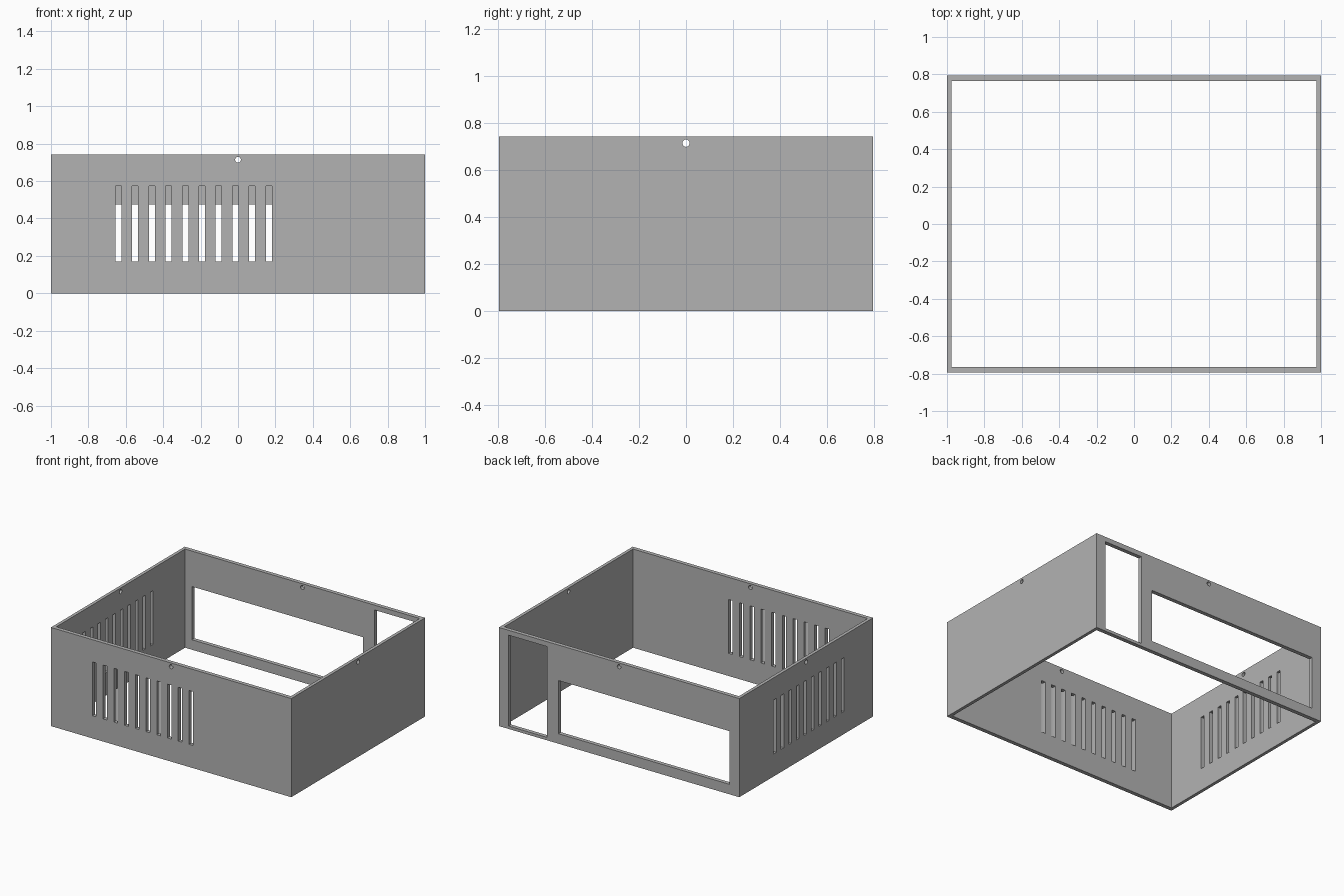
import bpy, bmesh
from math import pi
from mathutils import Matrix, Vector

if "Cube" in bpy.data.objects:
    bpy.data.objects.remove(bpy.data.objects["Cube"])

HALF_X, HALF_Y, HEIGHT = 1.0, 0.795, 0.742
WALL_X, WALL_Y = 0.024, 0.03
SLOTS, PITCH, SLOT_WIDTH = 10, 0.0893, 0.032
SLOT_LOW, SLOT_HIGH = 0.17, 0.575
HOLE_RADIUS, HOLE_Z = 0.0155, 0.714

grey = bpy.data.materials.new("grey plastic")
grey.use_nodes = True
colour = (0.45, 0.45, 0.45, 1)
grey.diffuse_color = colour
grey.node_tree.nodes["Principled BSDF"].inputs["Base Color"].default_value = colour


def add_box(bm, low, high):
    low, high = Vector(low), Vector(high)
    matrix = Matrix.Translation((low + high) / 2) @ Matrix.Diagonal((*(high - low), 1))
    bmesh.ops.create_cube(bm, size=1, matrix=matrix)


def add_rod(bm, axis, length):
    matrix = Matrix.Translation((0, 0, HOLE_Z)) @ Matrix.Rotation(pi / 2, 4, axis)
    bmesh.ops.create_cone(bm, cap_ends=True, segments=24, radius1=HOLE_RADIUS,
                          radius2=HOLE_RADIUS, depth=length, matrix=matrix)


def make_object(name, bm):
    mesh = bpy.data.meshes.new(name)
    bm.to_mesh(mesh)
    bm.free()
    mesh.materials.append(grey)
    obj = bpy.data.objects.new(name, mesh)
    bpy.context.collection.objects.link(obj)
    return obj


def cut(obj, bm):
    cutter = make_object("cutter", bm)
    cutter.hide_render = True
    mod = obj.modifiers.new("openings", "BOOLEAN")
    mod.operation, mod.solver, mod.object = "DIFFERENCE", "EXACT", cutter
    bpy.context.view_layer.objects.active = obj
    bpy.ops.object.modifier_apply(modifier=mod.name)
    bpy.data.objects.remove(cutter)


# Outer block, hollowed into a frame open at top and bottom
bm = bmesh.new()
add_box(bm, (-HALF_X, -HALF_Y, 0), (HALF_X, HALF_Y, HEIGHT))
case = make_object("case_walls", bm)
bm = bmesh.new()
add_box(bm, (WALL_X - HALF_X, WALL_Y - HALF_Y, -1), (HALF_X - WALL_X, HALF_Y - WALL_Y, 2))
cut(case, bm)

bm = bmesh.new()
# Vent slots in the front wall and the right-hand wall
for i in range(SLOTS):
    x = -0.655 + i * PITCH
    add_box(bm, (x, -HALF_Y - 0.1, SLOT_LOW), (x + SLOT_WIDTH, 0.1 - HALF_Y, SLOT_HIGH))
    y = -0.45 + i * PITCH
    add_box(bm, (-HALF_X - 0.1, y, SLOT_LOW), (0.1 - HALF_X, y + SLOT_WIDTH, SLOT_HIGH))
# Wide and tall openings in the back wall
for left, right, low, high in ((-0.92, 0.505, 0.075, 0.475), (0.6, 0.92, 0.022, 0.705)):
    add_box(bm, (left, HALF_Y - 0.1, low), (right, HALF_Y + 0.1, high))
cut(case, bm)

# Screw holes through opposite walls near the rim
for axis in "XY":
    bm = bmesh.new()
    add_rod(bm, axis, 3)
    cut(case, bm)
